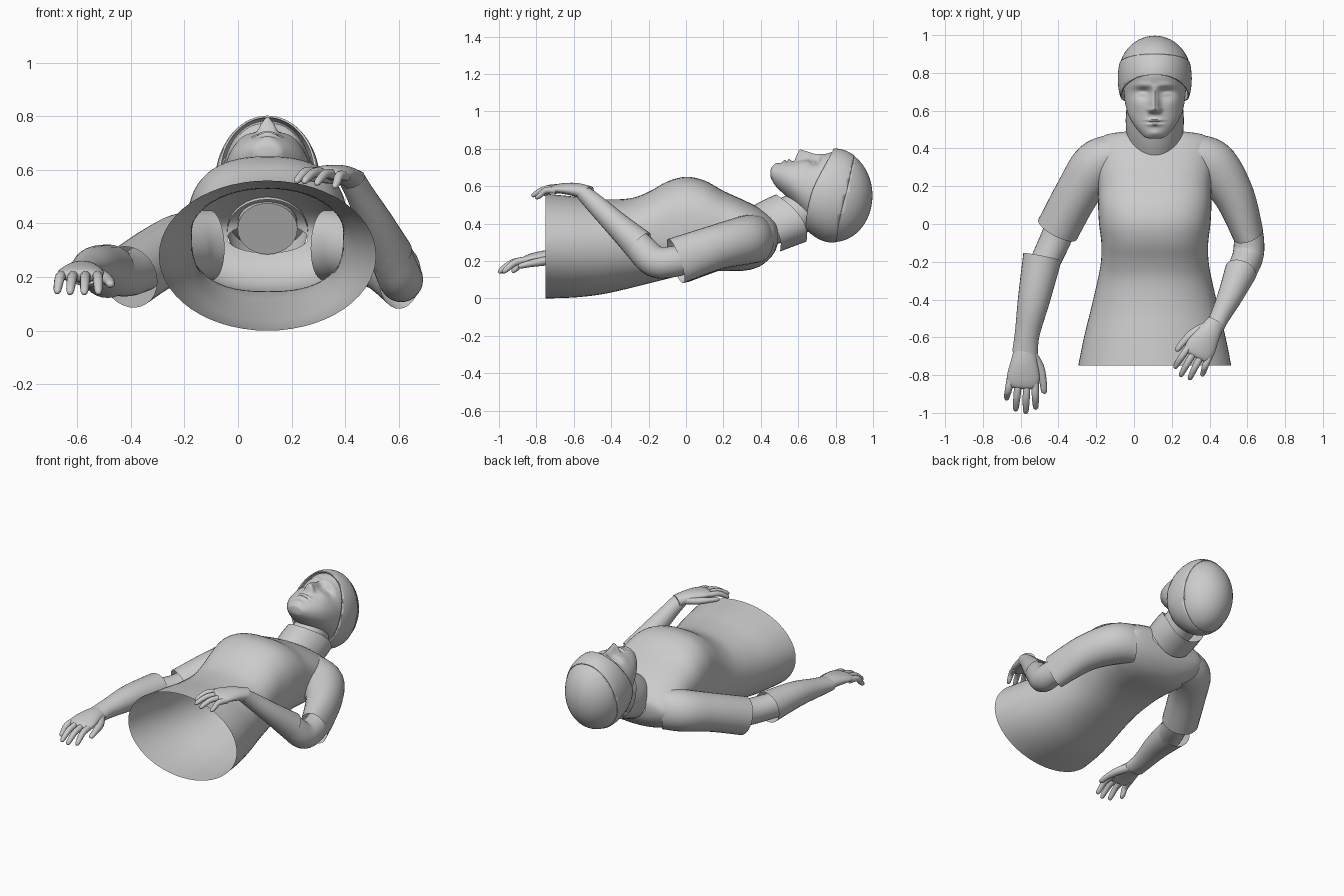
import bpy, bmesh, math
from mathutils import Vector, Matrix

if "Cube" in bpy.data.objects:
    bpy.data.objects.remove(bpy.data.objects["Cube"])

CX = 0.11  # body centre line


def finish(name, bm):
    bmesh.ops.recalc_face_normals(bm, faces=bm.faces)
    me = bpy.data.meshes.new(name)
    bm.to_mesh(me)
    bm.free()
    ob = bpy.data.objects.new(name, me)
    bpy.context.collection.objects.link(ob)
    bpy.context.view_layer.objects.active = ob
    ob.select_set(True)
    bpy.ops.object.shade_smooth_by_angle(angle=math.radians(50))
    ob.select_set(False)
    return ob


def resample(keys, rows):
    """Smooth curve through key rows."""
    n, out = len(keys), []
    for i in range(rows + 1):
        u = i / rows * (n - 1)
        k = min(int(u), n - 2)
        t = u - k
        a, b, c, d = (keys[min(max(j, 0), n - 1)] for j in range(k - 1, k + 3))
        out.append([0.5 * (2*q + (r-p)*t + (2*p-5*q+4*r-s)*t*t + (3*q-p-3*r+s)*t**3)
                    for p, q, r, s in zip(a, b, c, d)])
    return out


def loft(name, keys, rows=16, sides=28, side=(1, 0, 0), up=None, caps=(False, False), shape=None):
    """Skin superellipse rings; keys are (x, y, z, half width, half height[, exponent])."""
    data = resample(keys, rows)
    bm, rings = bmesh.new(), []
    for i, r in enumerate(data):
        c = Vector(r[:3])
        s = Vector(side).normalized()
        if up:
            v = Vector(up).normalized()
        else:
            t = (Vector(data[min(i+1, rows)][:3]) - Vector(data[max(i-1, 0)][:3])).normalized()
            s = (s - t * s.dot(t)).normalized()
            v = t.cross(s)
        e = 2 / (r[5] if len(r) > 5 else 2)
        ring = []
        for j in range(sides):
            a = 2 * math.pi * j / sides
            ca, sa = math.cos(a), math.sin(a)
            p = c + s * (r[3] * math.copysign(abs(ca)**e, ca)) + v * (r[4] * math.copysign(abs(sa)**e, sa))
            if shape:
                p = shape(p, c)
            ring.append(bm.verts.new(p))
        rings.append(ring)
    for A, B in zip(rings, rings[1:]):
        for j in range(sides):
            k = (j + 1) % sides
            bm.faces.new((A[j], A[k], B[k], B[j]))
    for flag, ring in zip(caps, (rings[0], rings[-1])):
        if flag:
            bm.faces.new(ring)
    return finish(name, bm)


# Shirt body: y, half width, back z, front z, squareness
body = [(-.75, .405, 0, .56, 2), (-.6, .375, .005, .545, 2.05), (-.45, .338, .022, .53, 2.1),
        (-.3, .303, .055, .535, 2.2), (-.2, .285, .08, .57, 2.4), (-.1, .283, .105, .625, 2.5),
        (0, .295, .13, .65, 2.5), (.1, .3, .145, .63, 2.5), (.2, .3, .147, .575, 2.5),
        (.3, .31, .147, .53, 2.4), (.38, .31, .165, .49, 2.3), (.44, .3, .205, .45, 2.2),
        (.475, .25, .25, .42, 2), (.49, .15, .29, .40, 2)]
loft("shirt_body", [(CX, y, (b+t)/2, w, (t-b)/2, e) for y, w, b, t, e in body],
     rows=52, sides=56, up=(0, 0, 1))

# Sleeves
loft("sleeve_left", [(-.1, .37, .32, .11, .13), (-.2, .31, .31, .13, .13),
                     (-.3, .165, .27, .118, .12), (-.405, -.03, .2, .115, .12)])
loft("sleeve_right", [(.32, .37, .32, .11, .13), (.42, .31, .31, .13, .13),
                      (.53, .15, .27, .108, .12), (.605, -.055, .2, .082, .125)])

# Bare arms
loft("arm_left", [(-.36, .06, .23, .085, .085), (-.415, -.08, .21, .082, .082),
                  (-.49, -.24, .215, .078, .08)], caps=(True, True))
loft("arm_right", [(.59, .05, .225, .075, .08), (.608, -.08, .195, .08, .083),
                   (.603, -.17, .2, .082, .085), (.57, -.25, .275, .078, .08),
                   (.53, -.34, .36, .065, .065)], rows=24, caps=(True, True))

# Glove forearms
loft("forearm_left", [(-.485, -.175, .222, .103, .1), (-.53, -.4, .235, .085, .08),
                      (-.565, -.58, .222, .066, .058), (-.577, -.68, .215, .068, .045)])
loft("forearm_right", [(.566, -.25, .285, .086, .086), (.51, -.38, .405, .067, .066),
                       (.455, -.49, .51, .052, .052), (.425, -.55, .565, .05, .042)])


def hand(tag, wrist, thumb_dir, finger_dir, up, size):
    X, Y, Z = (Vector(v).normalized() for v in (thumb_dir, finger_dir, up))

    def put(rows):
        return [tuple(Vector(wrist) + (X*x + Y*y + Z*z) * size) + (a*size, b*size)
                for x, y, z, a, b in rows]

    loft("palm_" + tag, put([(0, -.02, 0, .052, .042), (0, .07, .01, .07, .038),
                             (0, .15, .008, .086, .03), (0, .2, 0, .08, .024),
                             (0, .215, -.004, .055, .012)]), side=X, caps=(True, True))
    # Four fingers
    for i, (x, tip) in enumerate([(-.066, .285), (-.024, .34), (.02, .35), (.062, .325)]):
        m = (tip + .17) / 2
        loft(f"finger_{i+1}_{tag}", put([(x, .16, 0, .02, .02), (x*1.12, m, -.006, .019, .019),
             (x*1.2, tip-.025, -.04, .016, .016), (x*1.22, tip-.006, -.055, .012, .011),
             (x*1.22, tip, -.06, .004, .004)]), rows=12, sides=12, side=X, caps=(True, True))
    # Thumb
    loft("thumb_" + tag, put([(.03, .03, 0, .032, .028), (.08, .1, -.012, .028, .024),
         (.105, .17, -.02, .02, .019), (.115, .225, -.03, .016, .014),
         (.116, .238, -.033, .005, .005)]), rows=12, sides=12, side=X, caps=(True, True))


hand("left", (-.577, -.655, .217), (1, -.06, 0), (-.06, -1, -.06), (0, -.05, 1), 1.0)
hand("right", (.425, -.535, .565), (-.86, .5, .1), (-.5, -.85, .12), (-.02, .15, 1), .92)

# Collar and neck
loft("collar", [(CX, .425, .37, .15, .142), (CX, .49, .4, .154, .147), (CX, .5625, .43, .15, .15)],
     rows=8, sides=36, up=(0, -.54, .84),
     shape=lambda p, c: p + Vector((0, .055 * ((p.x - CX) / .15)**2, 0)))
loft("neck", [(CX, .43, .38, .112, .105), (CX, .54, .43, .11, .11), (CX, .7, .5, .11, .12)],
     rows=8, caps=(True, True))


def bump(p, x, y, sx, sy):
    return math.exp(-((abs(p.x - CX) - x) / sx)**2 - ((p.y - y) / sy)**2)


def face(p, c):
    if p.z <= c.z:
        return p
    dx = abs(p.x - CX)
    # Nose rises from the bridge to the tip, then drops sharply
    y = p.y
    f = max(0, min(1, (.74 - y) / .13)) if y > .605 else max(0, 1 - (.605 - y) / .025)
    dz = .058 * f * math.exp(-(dx / (.014 + .012 * f))**2)
    dz += .016 * bump(p, .024, .598, .011, .013)
    # Eyes, brows, cheeks, lips and chin
    dz += -.026 * bump(p, .062, .695, .036, .026) + .013 * bump(p, .062, .688, .024, .012)
    dz += .008 * bump(p, .06, .735, .05, .016) + .008 * bump(p, .09, .63, .04, .04)
    dz += .014 * bump(p, 0, .55, .038, .009) + .014 * bump(p, 0, .527, .034, .009)
    dz += -.008 * bump(p, 0, .539, .045, .004) + .008 * bump(p, 0, .48, .035, .018)
    return p + Vector((0, 0, dz))


# Head: y, half width, back z, front z
head = [(.452, .02, .65, .685), (.458, .05, .635, .7), (.48, .075, .6, .715), (.52, .108, .56, .727),
        (.57, .137, .51, .735), (.63, .155, .44, .742), (.69, .163, .38, .752), (.74, .166, .35, .77),
        (.8, .166, .34, .783), (.87, .15, .38, .755), (.93, .11, .44, .69)]
loft("head", [(CX, y, (b+t)/2, w, (t-b)/2, 2.1) for y, w, b, t in head],
     rows=90, sides=120, up=(0, 0, 1), caps=(True, True), shape=face)


def cap_shell(name, scale, cuts):
    bm = bmesh.new()
    bmesh.ops.create_uvsphere(bm, u_segments=56, v_segments=36, radius=scale,
        matrix=Matrix.Translation((CX, .79, .55)) @ Matrix.Diagonal((.196, .21, .252, 1)))
    for co, no, outer in cuts:
        bmesh.ops.bisect_plane(bm, geom=bm.verts[:] + bm.edges[:] + bm.faces[:], plane_co=co,
                               plane_no=no, clear_inner=not outer, clear_outer=outer)
    # Sides of the brim sweep forward over the ears
    for v in bm.verts:
        k = max(0, 1 - ((v.co.z - .57) / .22)**2) * max(0, min(1, (.86 - v.co.y) / .14))
        v.co.y -= .04 * k
    ob = finish(name, bm)
    mod = ob.modifiers.new("thickness", 'SOLIDIFY')
    mod.thickness, mod.offset = .008, -1
    return ob


# Cap: front band and crown behind the seam
brim = ((CX, .785, .79), (0, .43, -.14))
seam = ((CX, .9, .76), (0, .46, -.1))
cap_shell("cap_band", 1.0, [brim + (False,), seam + (True,)])
cap_shell("cap_crown", .985, [seam + (False,)])
